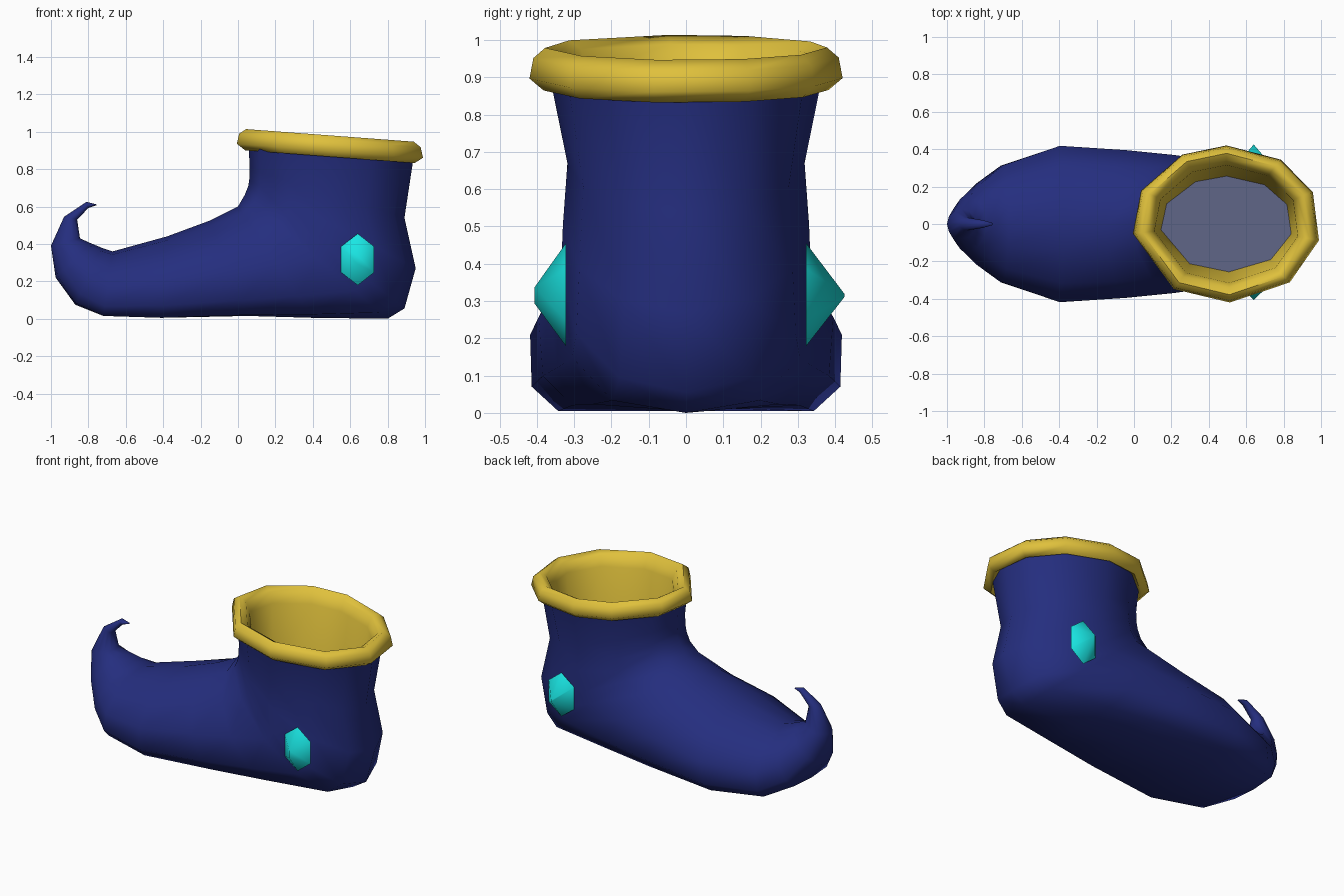
import bpy, bmesh, math

old = bpy.data.objects.get("Cube")
if old:
    bpy.data.objects.remove(old, do_unlink=True)


def material(name, rgb):
    m = bpy.data.materials.new(name)
    m.use_nodes = True
    m.diffuse_color = (*rgb, 1)
    m.node_tree.nodes["Principled BSDF"].inputs["Base Color"].default_value = (*rgb, 1)
    return m


BLUE = material("deep blue", (0.018, 0.027, 0.21))
GOLD = material("gold", (0.74, 0.53, 0.045))
TEAL = material("turquoise", (0.01, 0.79, 0.77))
GREY = material("inner sole grey", (0.12, 0.135, 0.25))


def finish(bm, name, mat, angle, fix=True):
    if fix:
        bmesh.ops.recalc_face_normals(bm, faces=bm.faces)
    mesh = bpy.data.meshes.new(name)
    bm.to_mesh(mesh)
    bm.free()
    mesh.materials.append(mat)
    ob = bpy.data.objects.new(name, mesh)
    bpy.context.collection.objects.link(ob)
    bpy.ops.object.select_all(action="DESELECT")
    ob.select_set(True)
    bpy.context.view_layer.objects.active = ob
    bpy.ops.object.shade_smooth_by_angle(angle=math.radians(angle))
    return ob


def loft(bm, rings):
    rows = [[bm.verts.new(p) for p in ring] for ring in rings]
    n = len(rows[0])
    for a, b in zip(rows, rows[1:]):
        for i in range(n):
            j = (i + 1) % n
            bm.faces.new((a[i], a[j], b[j], b[i]))
    return rows


# Boot body: rings fan from the curled toe, round the instep, up the shaft
# each ring: inner x, z, outer x, z, half width, flat-sole blend
FOOT = [(0, 0), (.05, .36), (.24, .76), (.53, 1), (.85, .99), (1, .82), (1, 0)]
RINGS = [
    (-.755, .607, -.76, .612, .006, 0),
    (-.80, .592, -.81, .625, .02, 0),
    (-.86, .53, -.93, .545, .035, 0),
    (-.845, .43, -1, .39, .08, 0),
    (-.79, .405, -.975, .22, .145, .2),
    (-.73, .38, -.87, .075, .23, .6),
    (-.67, .36, -.72, .015, .315, 1),
    (-.38, .44, -.41, .005, .418, 1),
    (-.15, .525, .05, .015, .395, .85),
    (0, .60, .40, .005, .37, .55),
    (.035, .66, .80, 0, .34, .25),
    (.055, .71, .89, .055, .335, .1),
    (.06, .74, .95, .27, .33, 0),
    (.062, .80, .89, .54, .318, 0),
    (.058, .93, .94, .87, .365, 0),
]


def section(ix, iz, ox, oz, width, blend):
    half = []
    for k, (fs, fw) in enumerate(FOOT):
        t = math.pi * k / (len(FOOT) - 1)
        s = fs * blend + (1 - math.cos(t)) / 2 * (1 - blend)
        w = fw * blend + math.sin(t) * (1 - blend)
        half.append((ix + (ox - ix) * s, w * width, iz + (oz - iz) * s))
    return half + [(x, -y, z) for x, y, z in half[-2:0:-1]]


bm = bmesh.new()
rows = loft(bm, [section(*r) for r in RINGS])
bm.faces.new(rows[0])
finish(bm, "boot_body", BLUE, 65)

# Rolled cuff with its lining: uneven ten-sided tilted rim
CX, RX, RY = .495, .505, .42
ANGLES = [90, 118, 155, 187, 236, 272, 312, 348, 384, 415]


def rim_ring(sx, sy, dz):
    pts = []
    for a in map(math.radians, ANGLES):
        x = CX + RX * sx * math.cos(a)
        pts.append((x, RY * sy * math.sin(a), .955 - .075 * x + dz))
    return pts


LINING_END = (.70, .61, -.42)
CUFF = [(.84, .84, -.03), (.91, .91, -.052), (1, 1, -.02), (.975, .975, .035),
        (.90, .90, .062), (.82, .81, .04), (.77, .75, -.02), LINING_END]
bm = bmesh.new()
loft(bm, [rim_ring(*c) for c in CUFF])
# the loft winds so that the rim faces out and the lining faces the opening
finish(bm, "cuff", GOLD, 70, fix=False)

# Floor inside the opening
bm = bmesh.new()
bm.faces.new([bm.verts.new(p) for p in rim_ring(*LINING_END)])
finish(bm, "inner_floor", GREY, 30, fix=False)

# Faceted gem on each side of the ankle: hexagon rising to a short ridge
for name, side, height, ridge in (("left_gem", 1, .425, .004), ("right_gem", -1, .406, .022)):
    bm = bmesh.new()
    m = []
    for i in range(6):
        a = math.pi / 2 + math.pi * i / 3
        m.append(bm.verts.new((.64 + .102 * math.cos(a), side * .322,
                               .317 + .138 * math.sin(a))))
    bm.faces.new(m)
    upper = bm.verts.new((.64, side * height, .315 + ridge))
    lower = bm.verts.new((.64, side * height, .315 - ridge))
    for tip, order in ((upper, (5, 0, 1)), (lower, (2, 3, 4))):
        for p, q in zip(order, order[1:]):
            bm.faces.new((m[p], m[q], tip))
    bm.faces.new((m[1], m[2], lower, upper))
    bm.faces.new((m[4], m[5], upper, lower))
    finish(bm, name, TEAL, 60)
